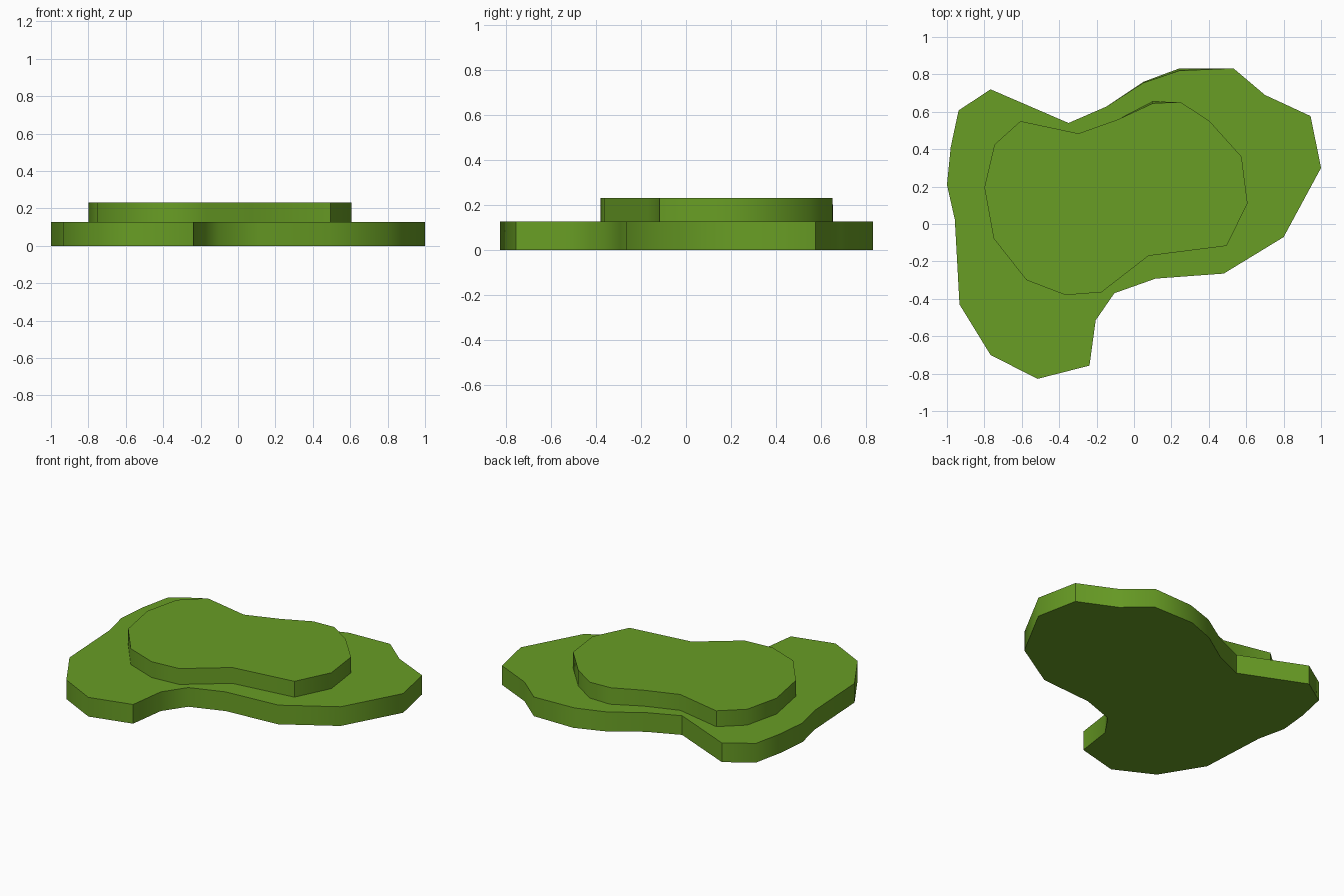
import bpy, bmesh, math

if "Cube" in bpy.data.objects:
    bpy.data.objects.remove(bpy.data.objects["Cube"])

green = bpy.data.materials.new("grass_green")
green.diffuse_color = (0.14, 0.34, 0.018, 1)
green.use_nodes = True
green.node_tree.nodes["Principled BSDF"].inputs["Base Color"].default_value = green.diffuse_color


def slab(name, outline, z0, z1, nudges):
    """Extrude an outline; nudges shift single top corners in y."""
    bm = bmesh.new()
    low = [bm.verts.new((x, y, z0)) for x, y in outline]
    top = [bm.verts.new((x, y + nudges.get(i, 0), z1)) for i, (x, y) in enumerate(outline)]
    n = len(outline)
    bm.faces.new(low)
    bm.faces.new(top)
    for i in range(n):
        j = (i + 1) % n
        bm.faces.new((low[i], low[j], top[j], top[i]))
    bmesh.ops.recalc_face_normals(bm, faces=bm.faces)
    mesh = bpy.data.meshes.new(name)
    bm.to_mesh(mesh)
    bm.free()
    mesh.materials.append(green)
    ob = bpy.data.objects.new(name, mesh)
    bpy.context.collection.objects.link(ob)
    bpy.ops.object.select_all(action='DESELECT')
    bpy.context.view_layer.objects.active = ob
    ob.select_set(True)
    bpy.ops.object.shade_smooth_by_angle(angle=math.radians(45))
    return ob


# Wide lower terrace
lower = [(-0.767, 0.72), (-0.35, 0.54), (-0.147, 0.628), (0.05, 0.76), (0.243, 0.832),
         (0.532, 0.832), (0.70, 0.69), (0.944, 0.577), (1.0, 0.30), (0.80, -0.07),
         (0.48, -0.265), (0.115, -0.292), (-0.105, -0.37), (-0.205, -0.515),
         (-0.238, -0.757), (-0.516, -0.828), (-0.767, -0.70), (-0.933, -0.43),
         (-0.958, 0.024), (-1.0, 0.21), (-0.98, 0.41), (-0.938, 0.607)]
slab("lower_terrace", lower, 0, 0.127, {3: -0.005, 4: -0.012})

# Smaller upper terrace
upper = [(-0.607, 0.55), (-0.297, 0.484), (-0.083, 0.56), (0.10, 0.655), (0.249, 0.652),
         (0.404, 0.55), (0.575, 0.36), (0.607, 0.11), (0.495, -0.117), (0.078, -0.17),
         (-0.174, -0.365), (-0.366, -0.38), (-0.575, -0.30), (-0.75, -0.078),
         (-0.80, 0.195), (-0.746, 0.425)]
slab("upper_terrace", upper, 0.127, 0.232, {3: -0.01})
